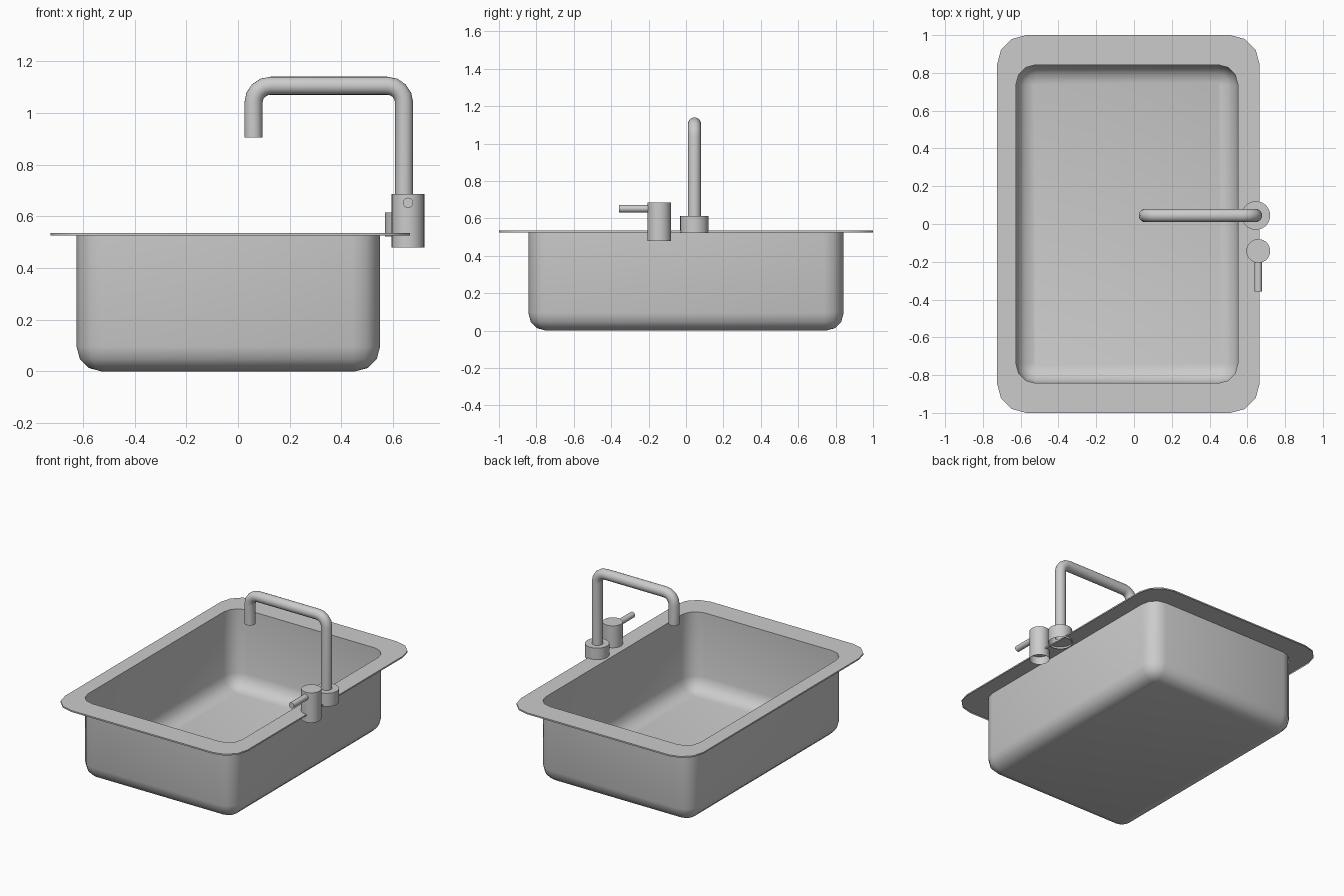
import bpy, bmesh
from math import sin, cos, pi, radians
from mathutils import Vector

if "Cube" in bpy.data.objects:
    bpy.data.objects.remove(bpy.data.objects["Cube"])


def loft(name, rings, cap_start=False, cap_end=False, angle=40):
    """Skin a list of equally sized closed rings into one object."""
    bm = bmesh.new()
    vs = [[bm.verts.new(p) for p in ring] for ring in rings]
    n = len(rings[0])
    for a, b in zip(vs, vs[1:]):
        for i in range(n):
            j = (i + 1) % n
            bm.faces.new((a[i], a[j], b[j], b[i]))
    if cap_start:
        bm.faces.new(vs[0][::-1])
    if cap_end:
        bm.faces.new(vs[-1])
    bmesh.ops.remove_doubles(bm, verts=bm.verts[:], dist=0.0005)
    me = bpy.data.meshes.new(name)
    bm.to_mesh(me)
    bm.free()
    ob = bpy.data.objects.new(name, me)
    bpy.context.collection.objects.link(ob)
    bpy.ops.object.select_all(action='DESELECT')
    bpy.context.view_layer.objects.active = ob
    ob.select_set(True)
    bpy.ops.object.shade_smooth_by_angle(angle=radians(angle))
    return ob


def round_rect(x0, x1, y0, y1, r, z, seg=3):
    corners = [(x1 - r, y1 - r), (x0 + r, y1 - r), (x0 + r, y0 + r), (x1 - r, y0 + r)]
    return [(cx + r * cos((q + k / seg) * pi / 2), cy + r * sin((q + k / seg) * pi / 2), z)
            for q, (cx, cy) in enumerate(corners) for k in range(seg + 1)]


def circle(center, u, v, r, n):
    c, u, v = Vector(center), Vector(u), Vector(v)
    return [c + r * (cos(2 * pi * i / n) * u + sin(2 * pi * i / n) * v) for i in range(n)]


# Sink: thin lip, flat rim, straight walls, rounded bottom
def basin_ring(inset, z):
    return round_rect(-0.625 + inset, 0.55 - inset, -0.843 + inset, 0.843 - inset, 0.105 - inset, z)


R = 0.095
rings = [round_rect(-0.725, 0.665, -1, 1, 0.155, z) for z in (0.525, 0.535)]
rings.append(basin_ring(0, 0.535))
for k in range(4):
    a = k / 3 * pi / 2
    rings.append(basin_ring(R * (1 - cos(a)), R * (1 - sin(a))))
loft("sink_basin", rings, cap_end=True)

# Spout: tube swept along a rounded inverted U
FX, FY, TOP, B = 0.643, 0.045, 1.105, 0.065
path = [(FX, 0.56, 0)]
for k in range(5):
    a = k / 4 * pi / 2
    path.append((FX - B + B * cos(a), TOP - B + B * sin(a), a))
for k in range(5):
    a = pi / 2 + k / 4 * pi / 2
    path.append((0.06 + B + B * cos(a), TOP - B + B * sin(a), a))
path.append((0.06, 0.905, pi))
loft("spout", [circle((x, FY, z), (cos(a), 0, sin(a)), (0, 1, 0), 0.035, 20) for x, z, a in path])


# Collar and handle body: capped on top, open below
def post(name, x, y, z0, z1, r):
    loft(name, [circle((x, y, z), (1, 0, 0), (0, 1, 0), r, 28) for z in (z0, z1)], cap_end=True)


post("spout_collar", 0.645, 0.045, 0.522, 0.614, 0.076)
post("handle_body", 0.658, -0.143, 0.48, 0.686, 0.063)

# Lever rod pointing forward
loft("handle_lever", [circle((0.658, y, 0.652), (1, 0, 0), (0, 0, 1), 0.02, 16) for y in (-0.19, -0.358)],
     cap_end=True)
